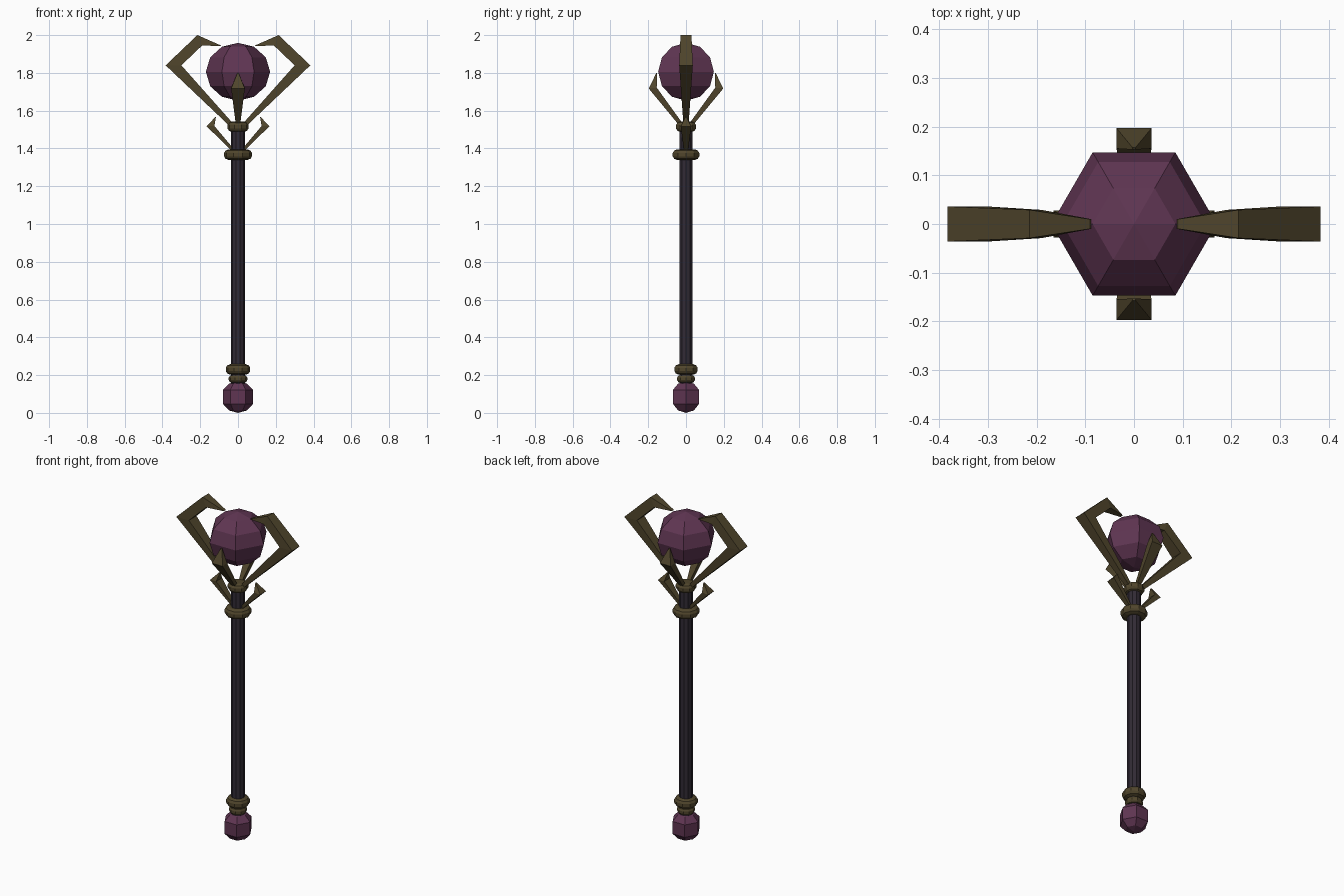
import bpy, bmesh, math

cube = bpy.data.objects.get("Cube")
if cube:
    bpy.data.objects.remove(cube, do_unlink=True)


def material(name, rgb):
    m = bpy.data.materials.new(name)
    m.use_nodes = True
    m.diffuse_color = (*rgb, 1)
    m.node_tree.nodes["Principled BSDF"].inputs["Base Color"].default_value = (*rgb, 1)
    return m


purple = material("purple crystal", (0.115, 0.036, 0.085))
bronze = material("dark bronze", (0.08, 0.06, 0.025))
wood = material("dark shaft", (0.031, 0.024, 0.036))


def finish(bm, name, mat):
    bmesh.ops.remove_doubles(bm, verts=bm.verts, dist=0.0001)
    bmesh.ops.recalc_face_normals(bm, faces=bm.faces)
    mesh = bpy.data.meshes.new(name)
    bm.to_mesh(mesh)
    bm.free()
    mesh.materials.append(mat)
    obj = bpy.data.objects.new(name, mesh)
    bpy.context.collection.objects.link(obj)
    return obj


def lathe(name, mat, profile, sides):
    """Solid of revolution from (radius, z) points, closed at both ends."""
    bm = bmesh.new()
    rings = []
    for r, z in profile:
        angles = [math.tau * i / sides for i in range(sides)]
        rings.append([bm.verts.new((r * math.cos(a), r * math.sin(a), z)) for a in angles])
    for low, high in zip(rings, rings[1:]):
        for i in range(sides):
            j = (i + 1) % sides
            bm.faces.new((low[i], low[j], high[j], high[i]))
    bm.faces.new(rings[0][::-1])
    bm.faces.new(rings[-1])
    return finish(bm, name, mat)


def collar(name, z, radius, half_height):
    """Rounded band around the shaft."""
    bulge = half_height * 0.9
    steps = [-90, -50, -18, 18, 50, 90]
    profile = [(radius - bulge + bulge * math.cos(math.radians(a)),
                z + half_height * math.sin(math.radians(a))) for a in steps]
    lathe(name, bronze, profile, 10)


def prong(name, sections, angle):
    """Bent tapering claw; each section is outer (r, z), inner (r, z), half width."""
    bm = bmesh.new()
    c, s = math.cos(angle), math.sin(angle)
    loops = []
    for outer, inner, w in sections:
        corners = [(outer, -w), (outer, w), (inner, w), (inner, -w)]
        loops.append([bm.verts.new((p[0] * c - y * s, p[0] * s + y * c, p[1]))
                      for p, y in corners])
    for a, b in zip(loops, loops[1:]):
        for i in range(4):
            j = (i + 1) % 4
            bm.faces.new((a[i], a[j], b[j], b[i]))
    bm.faces.new(loops[0][::-1])
    bm.faces.new(loops[-1])
    finish(bm, name, bronze)


# Shaft
lathe("shaft", wood, [(0.037, 0.15), (0.037, 1.53)], 10)

# Collars
collar("lower_collar", 0.18, 0.05, 0.022)
collar("grip_collar", 0.23, 0.066, 0.028)
collar("upper_collar", 1.367, 0.075, 0.028)
collar("head_collar", 1.515, 0.057, 0.028)

# Crystals
R = 0.17
orb = [(max(R * math.cos(math.radians(a)), 0.00001), 1.806 + 0.153 * math.sin(math.radians(a)))
       for a in range(-90, 91, 30)]
lathe("head_orb", purple, orb, 6)
lathe("pommel_orb", purple,
      [(0.00001, 0), (0.048, 0.013), (0.08, 0.048), (0.08, 0.122), (0.048, 0.155),
       (0.00001, 0.167)], 6)

# Claws around the head, mirrored in pairs
large = [((0.03, 1.505), (0.02, 1.525), 0.012),
         ((0.383, 1.84), (0.3, 1.84), 0.036),
         ((0.215, 2.0), (0.19, 1.945), 0.029),
         ((0.092, 1.946), (0.088, 1.942), 0.01)]
medium = [((0.03, 1.515), (0.02, 1.535), 0.01),
          ((0.197, 1.717), (0.155, 1.722), 0.036),
          ((0.157, 1.8), (0.153, 1.797), 0.003)]
small = [((0.03, 1.385), (0.025, 1.4), 0.01),
         ((0.166, 1.517), (0.125, 1.519), 0.028),
         ((0.12, 1.567), (0.117, 1.565), 0.003)]
for side, turn in (("left", 0), ("right", math.pi)):
    prong(side + "_large_claw", large, turn)
    prong(side + "_small_claw", small, turn)
for side, turn in (("back", math.pi / 2), ("front", -math.pi / 2)):
    prong(side + "_claw", medium, turn)
